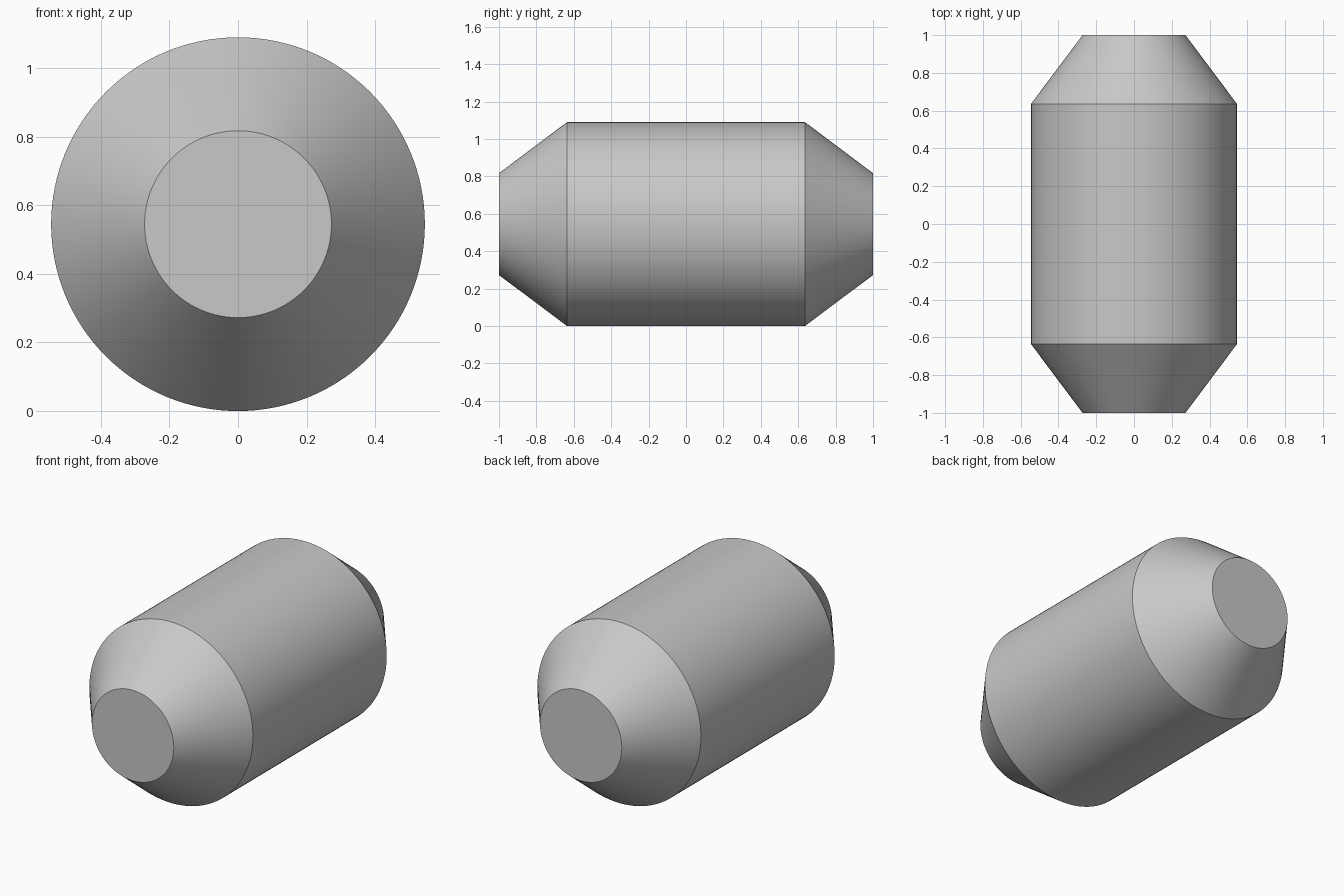
import bpy
import bmesh
import math
from mathutils import Matrix

cube = bpy.data.objects.get("Cube")
if cube:
    bpy.data.objects.remove(cube, do_unlink=True)

RADIUS = 0.545
TIP_RADIUS = RADIUS / 2
HALF_BODY = 0.636
SIDES = 128

# Plain grey material
grey = bpy.data.materials.new("plain grey")
grey.use_nodes = True
colour = (0.58, 0.58, 0.58, 1)
grey.diffuse_color = colour
grey.node_tree.nodes["Principled BSDF"].inputs["Base Color"].default_value = colour

# Half profile of the capsule, spun around the y axis
profile = [(TIP_RADIUS, -1), (RADIUS, -HALF_BODY), (RADIUS, HALF_BODY), (TIP_RADIUS, 1)]
bm = bmesh.new()
verts = [bm.verts.new((r, y, 0)) for r, y in profile]
edges = [bm.edges.new(pair) for pair in zip(verts, verts[1:])]
bmesh.ops.spin(bm, geom=verts + edges, cent=(0, 0, 0), axis=(0, 1, 0),
               angle=math.tau, steps=SIDES)
bmesh.ops.remove_doubles(bm, verts=bm.verts, dist=0.0001)

# Flat end caps
bmesh.ops.holes_fill(bm, edges=[e for e in bm.edges if e.is_boundary], sides=0)
bmesh.ops.recalc_face_normals(bm, faces=bm.faces)
bmesh.ops.transform(bm, matrix=Matrix.Translation((0, 0, RADIUS)), verts=bm.verts)

mesh = bpy.data.meshes.new("tapered_cylinder")
bm.to_mesh(mesh)
bm.free()
mesh.materials.append(grey)
body = bpy.data.objects.new("tapered_cylinder", mesh)
bpy.context.collection.objects.link(body)

# Smooth round sides with sharp rims
bpy.ops.object.select_all(action="DESELECT")
body.select_set(True)
bpy.context.view_layer.objects.active = body
bpy.ops.object.shade_smooth_by_angle(angle=math.radians(25))
